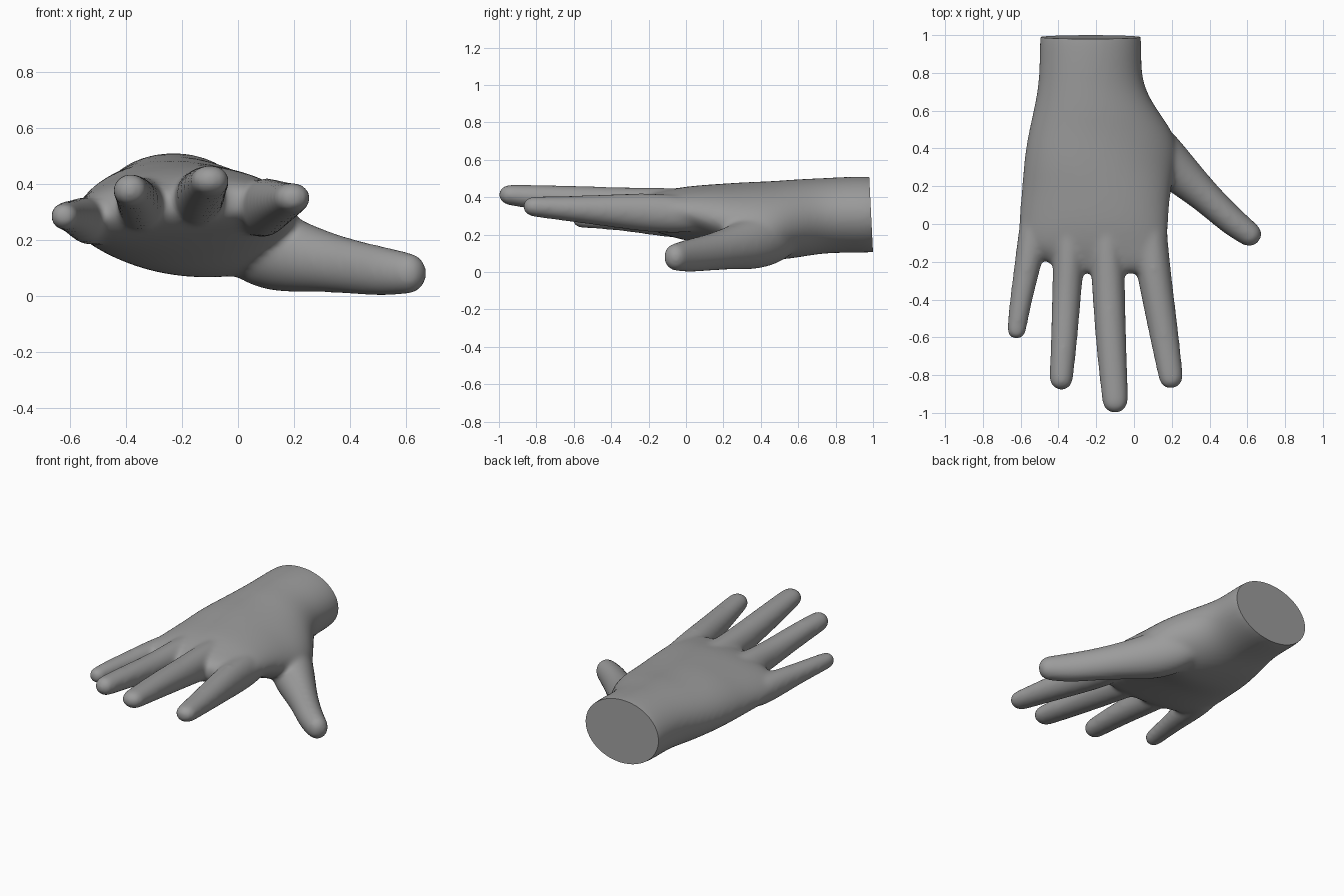
import bpy, bmesh, math
from mathutils import Vector

if "Cube" in bpy.data.objects:
    bpy.data.objects.remove(bpy.data.objects["Cube"])

SIDES = 20
GROW = 0.004  # makes up for the softening pass
bm = bmesh.new()


def skin(rings):
    """Bridge closed rings of points and cap both ends."""
    loops = [[bm.verts.new(p) for p in ring] for ring in rings]
    for a, b in zip(loops, loops[1:]):
        for i in range(SIDES):
            j = (i + 1) % SIDES
            bm.faces.new((a[i], a[j], b[j], b[i]))
    bm.faces.new(loops[0][::-1])
    bm.faces.new(loops[-1])


def slab(y, xl, zl, xr, zr, up, down):
    """Palm section: a side to side chord with a top and a bottom bulge."""
    ring = []
    for i in range(SIDES):
        a = 2 * math.pi * i / SIDES
        c, s = math.cos(a), math.sin(a)
        f = (c + 1) / 2
        ring.append((xl + (xr - xl) * f, y, zl + (zr - zl) * f + s * (up if s > 0 else down)))
    return ring


def digit(stations):
    """Tapered finger through (x, y, z, side radius, height radius), round tip."""
    pts = [Vector(s[:3]) for s in stations]
    rings = []

    def ring(p, t, rs, rh):
        side = t.cross(Vector((0, 0, 1))).normalized()
        top = side.cross(t)
        rings.append([p + side * (rs + GROW) * math.cos(2 * math.pi * i / SIDES)
                      + top * (rh + GROW) * math.sin(2 * math.pi * i / SIDES) for i in range(SIDES)])

    for i, s in enumerate(stations):
        t = (pts[min(i + 1, len(pts) - 1)] - pts[max(i - 1, 0)]).normalized()
        ring(pts[i], t, s[3], s[4])
    for k in (0.35, 0.65, 0.88, 0.98):
        m = math.sqrt(1 - k * k)
        ring(pts[-1] + t * s[3] * k, t, s[3] * m, s[4] * m)
    skin(rings)


# wrist and palm
skin([slab(*s) for s in (
    (1.15, -.503, .31, .043, .31, .205, .21),
    (.90, -.503, .31, .043, .31, .205, .21),
    (.74, -.507, .31, .045, .30, .20, .205),
    (.60, -.537, .29, .13, .26, .225, .20),
    (.50, -.56, .28, .205, .22, .24, .185),
    (.40, -.58, .27, .245, .20, .25, .17),
    (.29, -.592, .265, .225, .23, .235, .155),
    (.18, -.60, .26, .20, .28, .205, .14),
    (.00, -.617, .26, .185, .32, .17, .12),
    (-.12, -.62, .265, .185, .33, .135, .095),
    (-.18, -.50, .28, .185, .335, .11, .08),
    (-.23, -.42, .30, .17, .335, .085, .06),
    (-.265, -.36, .32, .14, .335, .04, .035))])

# little, ring, middle and index fingers
digit([(-.50, .12, .26, .085, .09), (-.545, -.12, .272, .074, .082), (-.575, -.28, .28, .063, .064),
       (-.602, -.42, .285, .055, .054), (-.622, -.562, .285, .048, .046)])
digit([(-.33, .12, .31, .09, .11), (-.345, -.15, .325, .083, .10), (-.355, -.35, .335, .074, .08),
       (-.368, -.58, .36, .069, .068), (-.385, -.82, .378, .06, .056)])
digit([(-.15, .12, .33, .09, .11), (-.142, -.15, .345, .088, .106), (-.135, -.35, .36, .084, .09),
       (-.122, -.62, .385, .079, .075), (-.10, -.935, .412, .067, .054)])
digit([(.07, .14, .30, .085, .09), (.09, -.15, .315, .092, .105), (.115, -.32, .325, .085, .093),
       (.155, -.56, .335, .076, .07), (.195, -.81, .35, .063, .052)])

# thumb and the mound below it
digit([(-.04, .60, .26, .06, .10), (.04, .48, .20, .12, .15), (.15, .35, .15, .13, .142),
       (.29, .225, .125, .098, .108), (.41, .115, .103, .079, .094), (.52, .012, .086, .074, .087),
       (.612, -.055, .08, .063, .071)])

mesh = bpy.data.meshes.new("hand_parts")
bmesh.ops.recalc_face_normals(bm, faces=bm.faces)
bm.to_mesh(mesh)
bm.free()
hand = bpy.data.objects.new("hand", mesh)
bpy.context.collection.objects.link(hand)

# fuse all parts into one soft skin
hand.modifiers.new("round", 'SUBSURF').levels = 2
fuse = hand.modifiers.new("fuse", 'REMESH')
fuse.mode, fuse.voxel_size = 'VOXEL', 0.012
soften = hand.modifiers.new("soften", 'SMOOTH')
soften.factor, soften.iterations = 0.5, 20
skin_mesh = bpy.data.meshes.new_from_object(
    hand.evaluated_get(bpy.context.evaluated_depsgraph_get()))
hand.modifiers.clear()
hand.data = skin_mesh

# flat cut at the wrist
bm = bmesh.new()
bm.from_mesh(skin_mesh)
cut = bmesh.ops.bisect_plane(bm, geom=bm.verts[:] + bm.edges[:] + bm.faces[:],
                             plane_co=(0, 1, .1), plane_no=(0, 1, .05), clear_outer=True)
rim = [e for e in cut["geom_cut"] if isinstance(e, bmesh.types.BMEdge)]
bmesh.ops.contextual_create(bm, geom=rim)
bmesh.ops.recalc_face_normals(bm, faces=bm.faces)
bm.to_mesh(skin_mesh)
bm.free()

grey = bpy.data.materials.new("plain grey")
grey.diffuse_color = (.33, .33, .33, 1)
grey.use_nodes = True
grey.node_tree.nodes["Principled BSDF"].inputs["Base Color"].default_value = grey.diffuse_color
skin_mesh.materials.clear()
skin_mesh.materials.append(grey)
bpy.context.view_layer.objects.active = hand
hand.select_set(True)
bpy.ops.object.shade_smooth_by_angle(angle=math.radians(40))
